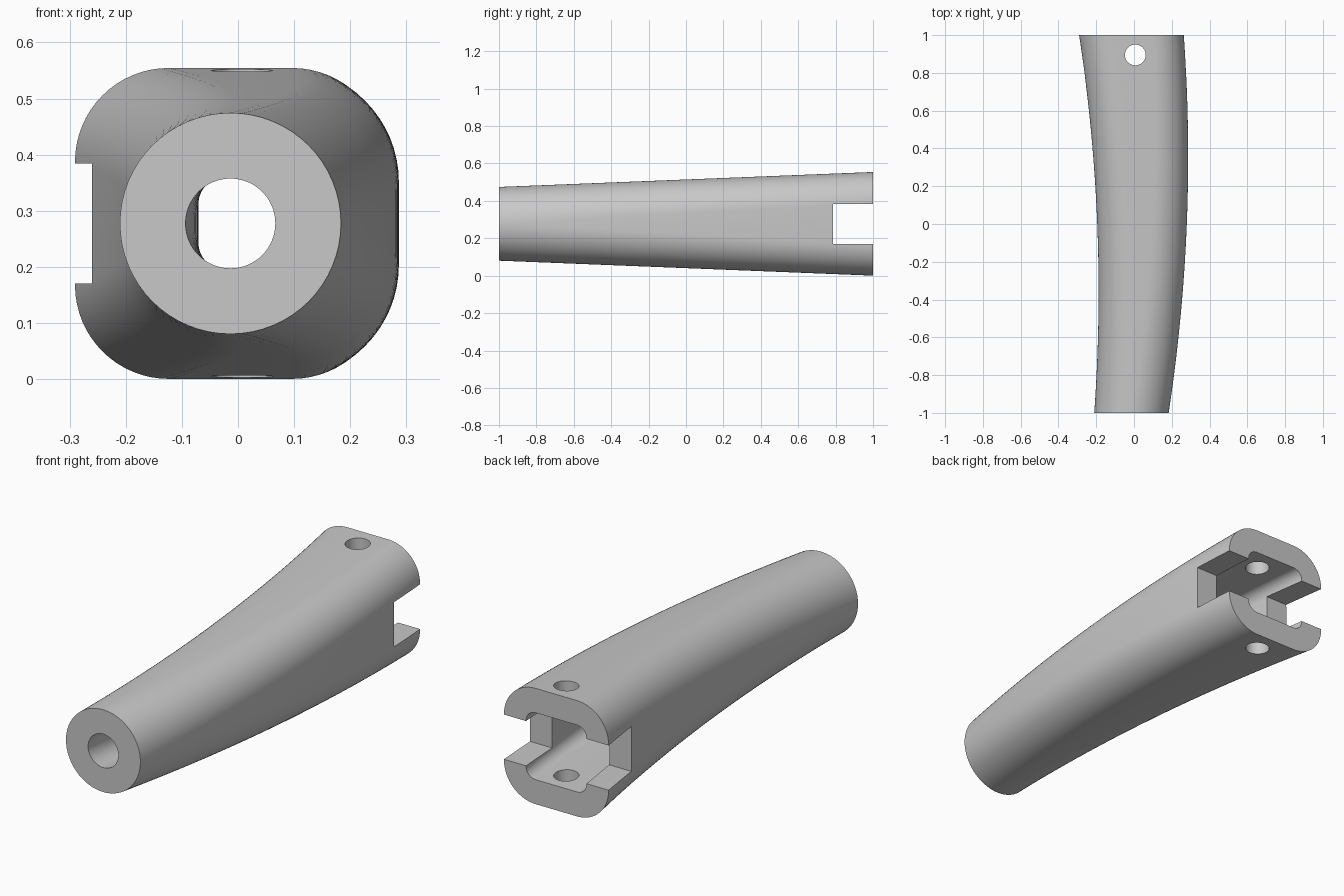
import bpy, bmesh, math
from mathutils import Matrix, Vector

if "Cube" in bpy.data.objects:
    bpy.data.objects.remove(bpy.data.objects["Cube"])

grey = bpy.data.materials.new("light_grey")
grey.use_nodes = True
colour = (0.58, 0.58, 0.58, 1)
grey.diffuse_color = colour
grey.node_tree.nodes["Principled BSDF"].inputs["Base Color"].default_value = colour

MID_Z = 0.2775
CORNER_STEPS = 16
SECTIONS = 40


def make_object(name, bm):
    bmesh.ops.recalc_face_normals(bm, faces=bm.faces)
    mesh = bpy.data.meshes.new(name)
    bm.to_mesh(mesh)
    bm.free()
    obj = bpy.data.objects.new(name, mesh)
    bpy.context.collection.objects.link(obj)
    mesh.materials.append(grey)
    return obj


def section(y, wall):
    """Rounded square, blending from a circle at the front to the squared back."""
    t = (y + 1) / 2
    flat = 0.11 * t
    radius = 0.197 - 0.03 * t - wall
    bend = -0.0135 + 0.056 * (1 - y * y)
    points = []
    for quarter in range(4):
        mid = math.pi / 4 + quarter * math.pi / 2
        cx = math.copysign(flat, math.cos(mid))
        cz = math.copysign(flat, math.sin(mid))
        for i in range(CORNER_STEPS + 1):
            a = (quarter + i / CORNER_STEPS) * math.pi / 2
            points.append(Vector((bend + cx + radius * math.cos(a), y,
                                  MID_Z + cz + radius * math.sin(a))))
    return points


def bridge(bm, a, b):
    for i in range(len(a)):
        j = (i + 1) % len(a)
        bm.faces.new((a[i], a[j], b[j], b[i]))


# Curved hollow handle, with a constant wall between outer and inner skins
bm = bmesh.new()
skins = []
for wall in (0, 0.117):
    rings = [[bm.verts.new(p) for p in section(-1 + 2 * k / SECTIONS, wall)]
             for k in range(SECTIONS + 1)]
    for a, b in zip(rings, rings[1:]):
        bridge(bm, a, b)
    skins.append(rings)
for end in (0, -1):
    bridge(bm, skins[0][end], skins[1][end])
bmesh.ops.remove_doubles(bm, verts=bm.verts, dist=0.0001)
handle = make_object("handle", bm)

# Slot cut sideways through the back end
bm = bmesh.new()
bmesh.ops.create_cube(bm, size=1, matrix=Matrix.Translation((0, 0.985, MID_Z))
                      @ Matrix.Diagonal((1, 0.4, 0.214, 1)))
slot = make_object("slot_cutter", bm)

# Vertical pin hole through both walls
bm = bmesh.new()
bmesh.ops.create_cone(bm, cap_ends=True, segments=48, radius1=0.055, radius2=0.055,
                      depth=1, matrix=Matrix.Translation((0.007, 0.895, MID_Z)))
pin = make_object("pin_hole_cutter", bm)

bpy.ops.object.select_all(action='DESELECT')
bpy.context.view_layer.objects.active = handle
handle.select_set(True)
for cutter in (slot, pin):
    cutter.hide_render = True
    cut = handle.modifiers.new(cutter.name, 'BOOLEAN')
    cut.operation = 'DIFFERENCE'
    cut.solver = 'EXACT'
    cut.object = cutter
    bpy.ops.object.modifier_apply(modifier=cut.name)
    bpy.data.objects.remove(cutter)

bpy.ops.object.shade_smooth_by_angle(angle=math.radians(30))
